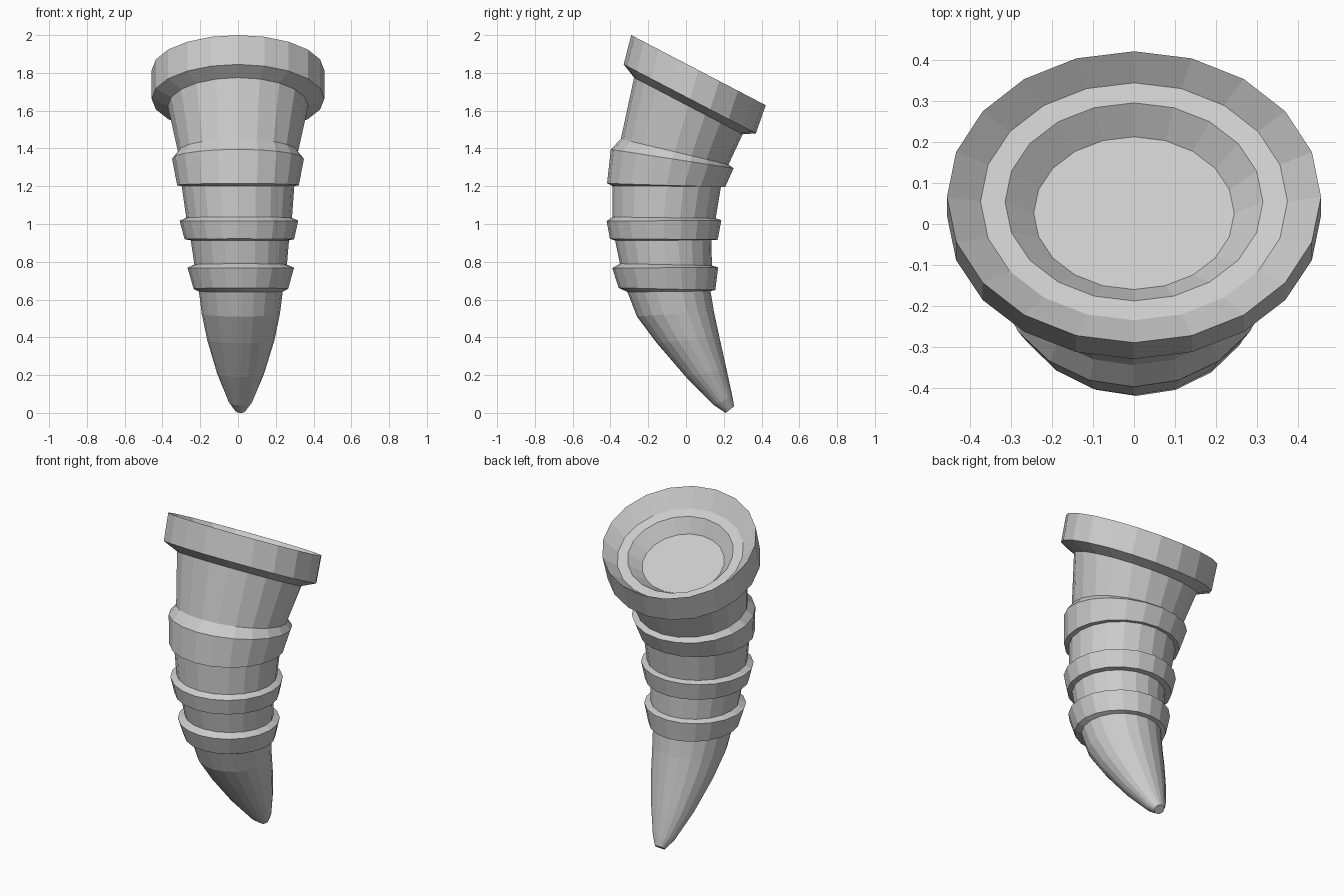
import bpy, bmesh, math

if "Cube" in bpy.data.objects:
    bpy.data.objects.remove(bpy.data.objects["Cube"])

SIDES = 20


def loft(name, rings, cap_start=False, cap_end=False):
    """Ring = (front y, front z, back y, back z, half width, centre x)."""
    bm = bmesh.new()
    loops = []
    for fy, fz, by, bz, w, cx in rings:
        loop = []
        for i in range(SIDES):
            a = 2 * math.pi * i / SIDES
            t = (1 + math.sin(a)) / 2
            loop.append(bm.verts.new((cx + w * math.cos(a),
                                      fy + (by - fy) * t, fz + (bz - fz) * t)))
        loops.append(loop)
    for lo, hi in zip(loops, loops[1:]):
        for i in range(SIDES):
            j = (i + 1) % SIDES
            bm.faces.new((lo[i], lo[j], hi[j], hi[i]))
    if cap_start:
        bm.faces.new(loops[0][::-1])
    if cap_end:
        bm.faces.new(loops[-1])
    me = bpy.data.meshes.new(name)
    bm.to_mesh(me)
    bm.free()
    ob = bpy.data.objects.new(name, me)
    bpy.context.collection.objects.link(ob)
    return ob


# Curved pointed tip
tip_end = (-.31, .64, .13, .645, .222, .015)
loft("horn_tip", [
    (.21, .0, .255, .035, .03, .013),
    (.15, .04, .245, .09, .065, .013),
    (0, .19, .215, .23, .125, .014),
    (-.155, .37, .177, .40, .178, .015),
    (-.26, .51, .147, .54, .207, .015),
    tip_end], cap_start=True)

# Lower band
band1_top = (-.35, .79, .137, .78, .245, .014)
loft("lower_band", [
    tip_end,
    (-.357, .662, .155, .65, .25, .015),
    (-.39, .767, .17, .77, .282, .015),
    band1_top])

# Horn segment and middle band
seg1_top = (-.375, .912, .135, .915, .26, .01)
loft("lower_segment", [band1_top, seg1_top])
band2_top = (-.39, 1.037, .157, 1.03, .28, .006)
loft("middle_band", [
    seg1_top,
    (-.403, .922, .168, .917, .29, .007),
    (-.42, 1.015, .187, 1.02, .314, .005),
    band2_top])

# Horn segment and wide upper band
seg2_top = (-.39, 1.202, .185, 1.198, .298, 0)
loft("upper_segment", [band2_top, seg2_top])
band3_top = (-.345, 1.45, .225, 1.315, .318, 0)
loft("upper_band", [
    seg2_top,
    (-.418, 1.215, .207, 1.195, .322, 0),
    (-.398, 1.395, .252, 1.295, .349, 0),
    band3_top])

# Neck flaring up to the rim
neck_top = (-.275, 1.775, .30, 1.475, .372, 0)
loft("neck", [band3_top, neck_top])

# Tilted rim with a sloping lip, a flat step and a sunken floor
slope = (2.0 - 1.63) / (.42 + .29)


def rim_ring(front_y, back_y, w, drop):
    """Ring parallel to the rim's tilted plane, lowered by drop."""
    def z(y):
        return 2.0 - slope * (y + .29) - drop
    return (front_y, z(front_y), back_y, z(back_y), w, 0)


loft("rim_with_stepped_socket", [
    neck_top,
    (-.33, 1.845, .37, 1.48, .457, 0),
    rim_ring(-.29, .422, .457, 0),
    rim_ring(-.235, .345, .375, .083),
    rim_ring(-.188, .296, .315, .086),
    rim_ring(-.16, .213, .245, .165)], cap_end=True)
